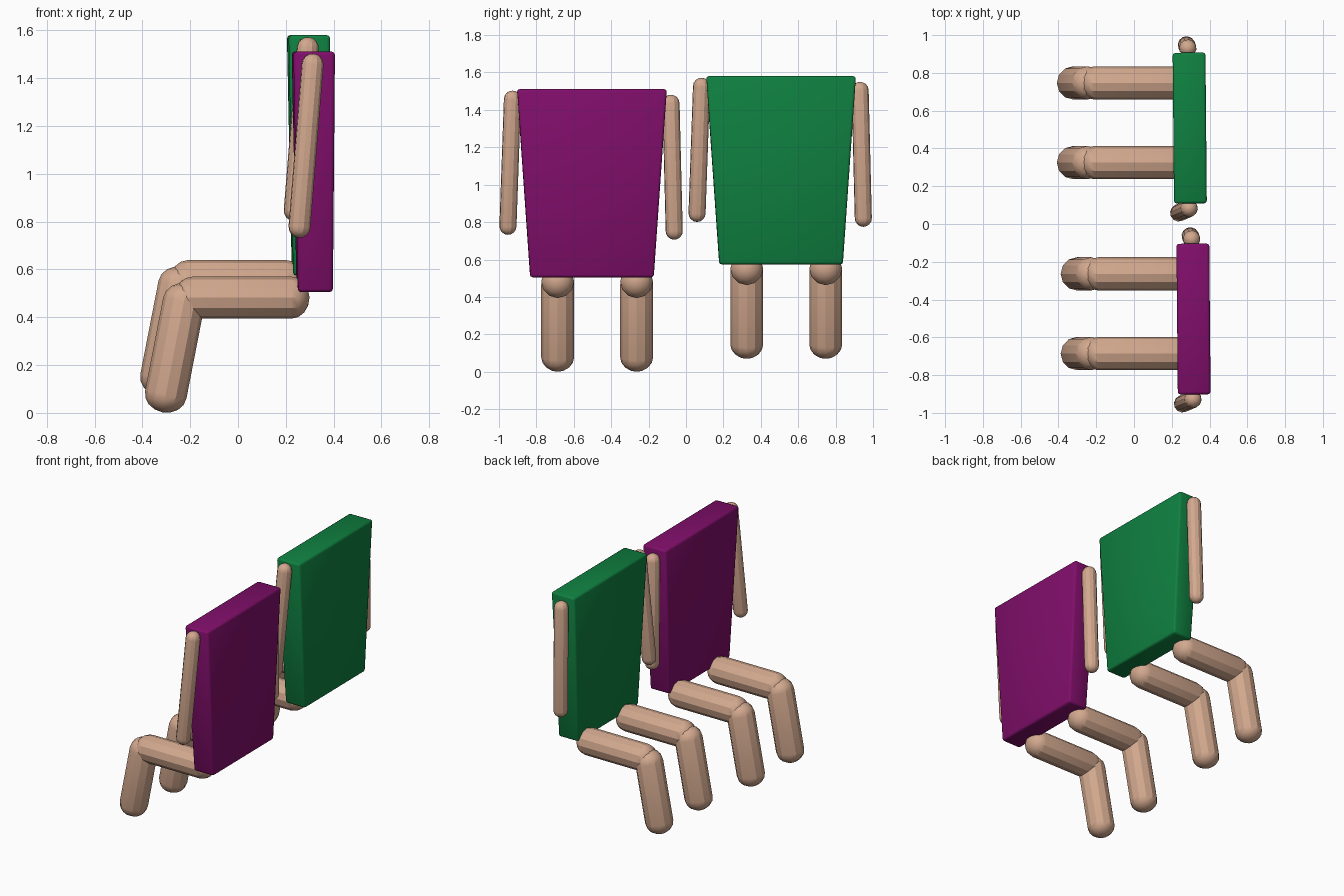
import bpy, bmesh, math
from mathutils import Vector, Matrix

cube = bpy.data.objects.get("Cube")
if cube:
    bpy.data.objects.remove(cube, do_unlink=True)


def material(name, rgb):
    """Flat material from 0-255 display colour."""
    lin = [(c / 255 / 12.92) if c < 10.3 else ((c / 255 + 0.055) / 1.055) ** 2.4 for c in rgb]
    m = bpy.data.materials.new(name)
    m.use_nodes = True
    m.diffuse_color = (*lin, 1)
    m.node_tree.nodes["Principled BSDF"].inputs["Base Color"].default_value = (*lin, 1)
    return m


skin = material("skin", (210, 168, 142))
purple = material("purple_shirt", (128, 14, 106))
green = material("green_shirt", (15, 128, 64))


def finish(name, bm, mat, angle):
    bmesh.ops.recalc_face_normals(bm, faces=bm.faces[:])
    me = bpy.data.meshes.new(name)
    bm.to_mesh(me)
    bm.free()
    me.materials.append(mat)
    me.polygons.foreach_set("use_smooth", [True] * len(me.polygons))
    me.set_sharp_from_angle(angle=math.radians(angle))
    ob = bpy.data.objects.new(name, me)
    bpy.context.collection.objects.link(ob)
    return ob


def capsule(name, a, b, r, cap, sides=12, rings=4):
    """Limb between ring centres a and b, with rounded ends of height cap."""
    a, b = Vector(a), Vector(b)
    length = (b - a).length
    arc = [(r * math.cos(t), cap * math.sin(t))
           for t in (math.pi / 2 * i / rings for i in range(rings + 1))]
    profile = [(x, -z) for x, z in reversed(arc)] + [(x, z + length) for x, z in arc]
    bm = bmesh.new()
    vs = [bm.verts.new((x, 0, z)) for x, z in profile]
    es = [bm.edges.new(p) for p in zip(vs, vs[1:])]
    bmesh.ops.spin(bm, geom=vs + es, cent=(0, 0, 0), axis=(0, 0, 1),
                   angle=2 * math.pi, steps=sides, use_duplicate=False)
    bmesh.ops.remove_doubles(bm, verts=bm.verts[:], dist=1e-4)
    turn = (b - a).to_track_quat('Z', 'Y').to_matrix().to_4x4()
    bm.transform(Matrix.Translation(a) @ turn)
    return finish(name, bm, skin, 25)


def torso(name, offset, mat):
    """Tapered slab, wider at the shoulders, with softened edges."""
    bm = bmesh.new()
    bmesh.ops.create_cube(bm, size=2)
    for v in bm.verts:
        top = v.co.z > 0
        v.co.x = v.co.x * (0.087 if top else 0.073) - (0.003 if top else -0.003)
        v.co.y *= 0.4 if top else 0.33
        v.co.z *= 0.503
    bmesh.ops.bevel(bm, geom=bm.edges[:], offset=0.014, segments=2,
                    profile=0.5, affect='EDGES')
    bm.transform(Matrix.Translation(offset + Vector((0.318, -0.503, 1.008)))
                 @ Matrix.Rotation(0.009, 4, 'Z'))
    return finish(name, bm, mat, 50)


# Two seated figures sharing the same pose
for who, offset, shirt in (("purple", Vector((0, 0, 0)), purple),
                           ("green", Vector((-0.02, 1.011, 0.069)), green)):
    torso(who + "_torso", offset, shirt)

    # Arms: shoulder to hand
    for side, top, low in (("right", (0.312, -0.928, 1.457), (0.257, -0.952, 0.778)),
                           ("left", (0.305, -0.080, 1.435), (0.298, -0.063, 0.752))):
        capsule(f"{who}_{side}_arm", offset + Vector(low), offset + Vector(top), 0.046, 0.046)

    # Legs: horizontal thigh and tilted shin
    for side, y in (("right", -0.686), ("left", -0.264)):
        capsule(f"{who}_{side}_thigh", offset + Vector((-0.19, y, 0.482)),
                offset + Vector((0.223, y, 0.482)), 0.088, 0.076)
        capsule(f"{who}_{side}_shin", offset + Vector((-0.302, y, 0.077)),
                offset + Vector((-0.226, y, 0.467)), 0.088, 0.076)
